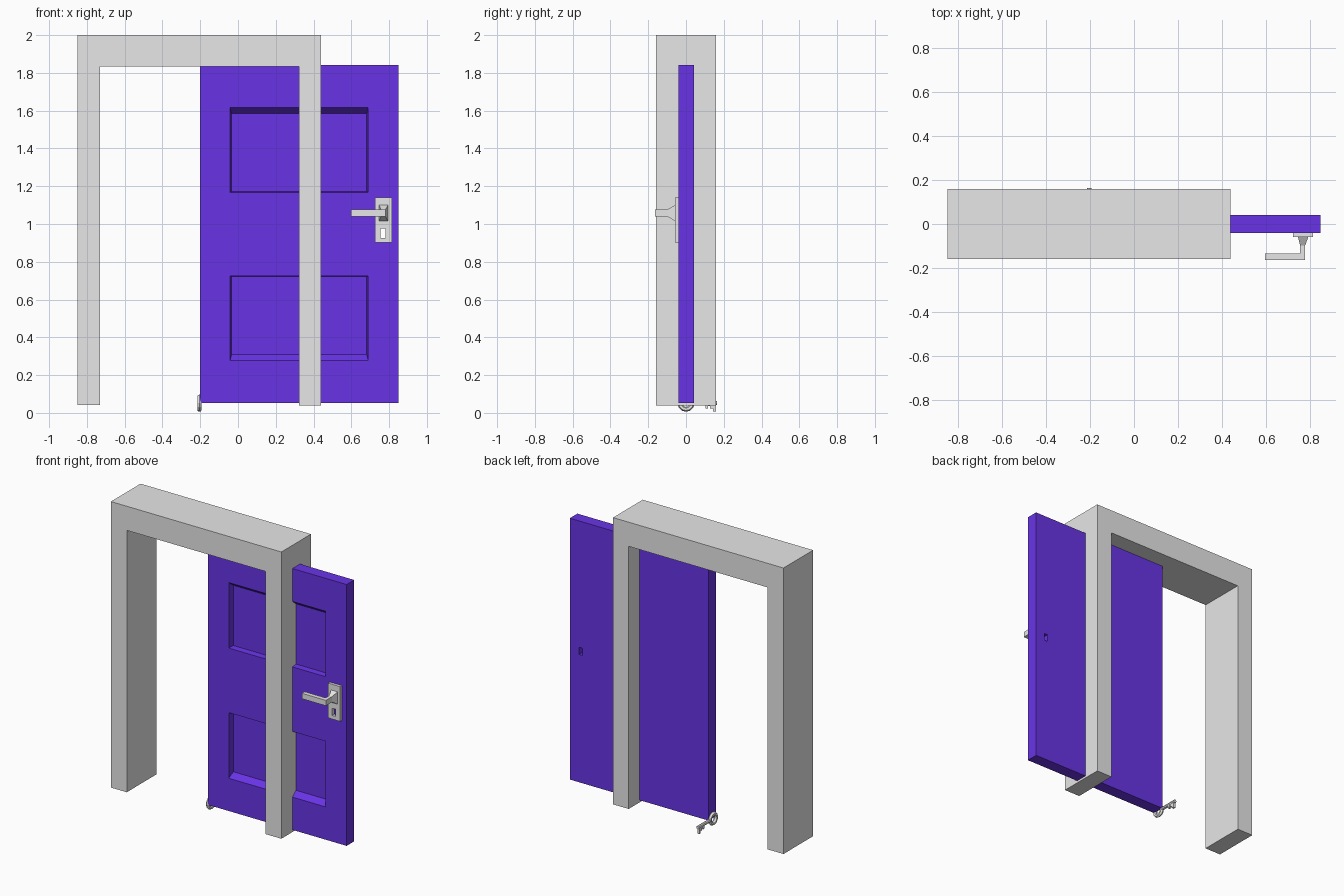
import bpy, bmesh, math
from mathutils import Matrix

cube = bpy.data.objects.get("Cube")
if cube:
    bpy.data.objects.remove(cube, do_unlink=True)


def material(name, rgb):
    m = bpy.data.materials.new(name)
    m.use_nodes = True
    m.diffuse_color = (*rgb, 1)
    m.node_tree.nodes["Principled BSDF"].inputs["Base Color"].default_value = (*rgb, 1)
    return m


PURPLE = material("purple paint", (0.14, 0.034, 0.79))
GREY = material("light grey", (0.8, 0.8, 0.8))


def finish(name, bm, mat):
    bmesh.ops.recalc_face_normals(bm, faces=bm.faces[:])
    mesh = bpy.data.meshes.new(name)
    bm.to_mesh(mesh)
    bm.free()
    mesh.materials.append(mat)
    obj = bpy.data.objects.new(name, mesh)
    bpy.context.collection.objects.link(obj)
    return obj


def loft(name, near, far, mat):
    """Solid between two matching loops of 3D points."""
    bm = bmesh.new()
    a = [bm.verts.new(p) for p in near]
    b = [bm.verts.new(p) for p in far]
    bm.faces.new(a)
    bm.faces.new(b[::-1])
    for i in range(len(a)):
        j = (i + 1) % len(a)
        bm.faces.new((a[i], b[i], b[j], a[j]))
    return finish(name, bm, mat)


def block(name, rect, y0, y1, mat, end_rect=None):
    """Box or tapered box along y; a rect is x0, x1, z0, z1."""
    def corners(r, y):
        x0, x1, z0, z1 = r
        return [(x0, y, z0), (x1, y, z0), (x1, y, z1), (x0, y, z1)]
    return loft(name, corners(rect, y0), corners(end_rect or rect, y1), mat)


def cut(target, *cutters):
    for c in cutters:
        c.hide_render = True
        mod = target.modifiers.new("cut", 'BOOLEAN')
        mod.operation = 'DIFFERENCE'
        mod.solver = 'EXACT'
        mod.object = c
        bpy.context.view_layer.objects.active = target
        bpy.ops.object.modifier_apply(modifier=mod.name)
    for c in cutters:
        bpy.data.objects.remove(c, do_unlink=True)


# Door frame: one arch profile given depth
arch = [(-0.85, 0.043), (-0.73, 0.043), (-0.73, 1.835), (0.322, 1.835),
        (0.322, 0.038), (0.44, 0.038), (0.44, 2.0), (-0.85, 2.0)]
loft("door_frame", [(x, -0.16, z) for x, z in arch],
     [(x, 0.16, z) for x, z in arch], GREY)

# Door leaf with two sunken panels and a keyhole
FRONT, BACK, FLOOR = -0.04, 0.042, -0.002
HOLE = (0.754, 0.78, 0.927, 0.976)
door = block("door", (-0.2, 0.85, 0.053, 1.841), FRONT, BACK, PURPLE)
upper = block("upper_cutter", (-0.042, 0.689, 1.168, 1.616), FRONT, FLOOR, PURPLE,
              (-0.034, 0.681, 1.173, 1.585))
lower = block("lower_cutter", (-0.042, 0.689, 0.277, 0.726), FRONT, FLOOR, PURPLE,
              (-0.034, 0.681, 0.309, 0.721))
# Extend the panel cutters forward so the cut is clean
for cutter in (upper, lower):
    for v in cutter.data.vertices:
        if v.co.y < -0.03:
            v.co.y -= 0.0002
cut(door, upper, lower, block("hole_cutter", HOLE, -0.1, 0.1, PURPLE))

# Door handle on the front
plate = block("handle_plate", (0.724, 0.815, 0.902, 1.14), -0.059, FRONT, GREY)
cut(plate, block("plate_hole_cutter", HOLE, -0.1, 0.1, GREY))
STEM = (0.757, 0.78, 1.04, 1.077)
block("handle_socket", STEM, -0.098, -0.058, GREY, (0.747, 0.795, 1.014, 1.1))
elbow = [(0.757, -0.098), (0.757, -0.134), (0.598, -0.134),
         (0.598, -0.164), (0.78, -0.164), (0.78, -0.098)]
loft("handle_lever", [(x, y, STEM[2]) for x, y in elbow],
     [(x, y, STEM[3]) for x, y in elbow], GREY)

# Key lying along y at the foot of the door
KX, KZ = -0.204, 0.052
bpy.ops.mesh.primitive_torus_add(
    major_segments=12, minor_segments=6, major_radius=0.033, minor_radius=0.013,
    location=(KX, 0, KZ), rotation=(0, math.pi / 2, 0))
bow = bpy.context.object
bow.name = "key_bow"
bow.data.materials.append(GREY)

bm = bmesh.new()
bmesh.ops.create_cone(bm, cap_ends=True, segments=8, radius1=0.011, radius2=0.011,
                      depth=0.128, matrix=Matrix.Translation((KX, 0.101, KZ))
                      @ Matrix.Rotation(math.pi / 2, 4, 'X'))
finish("key_shaft", bm, GREY)

bit = [(0.102, 0.05), (0.102, 0.024), (0.116, 0.024), (0.116, 0.036), (0.128, 0.036),
       (0.128, 0.022), (0.142, 0.022), (0.142, 0.008), (0.158, 0.008), (0.158, 0.05)]
loft("key_bit", [(KX - 0.007, y, z) for y, z in bit],
     [(KX + 0.007, y, z) for y, z in bit], GREY)
